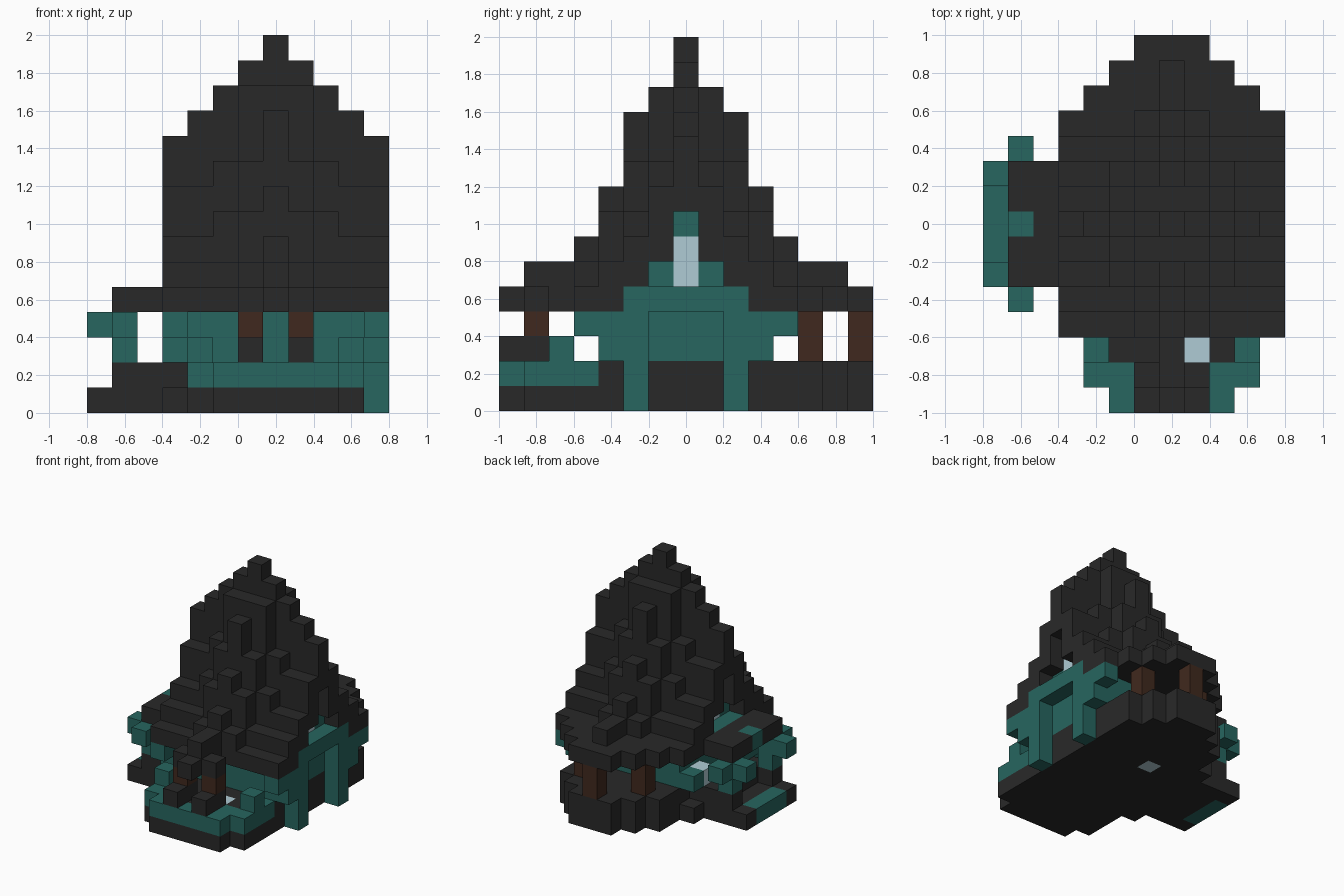
import bpy
import bmesh
from mathutils import Vector

if "Cube" in bpy.data.objects:
    bpy.data.objects.remove(bpy.data.objects["Cube"], do_unlink=True)

V = 2 / 15                        # block size
ORIGIN = Vector((-0.8, -1.0, 0))  # corner of block (0, 0, 0)
MID = 7                           # block index of the house axis, both ways


def material(name, rgb):
    m = bpy.data.materials.new(name)
    m.use_nodes = True
    color = (*rgb, 1)
    m.diffuse_color = color
    bsdf = m.node_tree.nodes["Principled BSDF"]
    bsdf.inputs["Base Color"].default_value = color
    bsdf.inputs["Roughness"].default_value = 0.9
    return m


DARK = material("dark stone", (0.022, 0.022, 0.022))
TEAL = material("teal wood", (0.020, 0.132, 0.115))
BROWN = material("brown log", (0.051, 0.022, 0.013))
PALE = material("pale lamp", (0.43, 0.60, 0.66))

cells = {}
part_materials = {}


def fill(part, mat, xs, ys, zs):
    """Fill an inclusive range of blocks; single numbers are allowed."""
    part_materials[part] = mat
    a, b, c = [r if isinstance(r, tuple) else (r, r) for r in (xs, ys, zs)]
    for i in range(a[0], a[1] + 1):
        for j in range(b[0], b[1] + 1):
            for k in range(c[0], c[1] + 1):
                cells[i, j, k] = part


def mirrored(n):
    return sorted({n, 2 * MID - n})


# Stone base with stepped front terrace and rear apse
fill("base", DARK, (5, 9), 0, 0)
fill("base", DARK, (4, 10), (1, 3), 0)
fill("base", DARK, (4, 10), (4, 10), (0, 1))
fill("base", DARK, 3, (4, 10), 0)
fill("base", DARK, 3, (5, 9), 1)
for row, half in ((11, 3), (12, 3), (13, 2), (14, 1)):
    fill("base", DARK, (MID - half, MID + half), row, (0, 1))

# Raised terrace floor
fill("terrace_floor", DARK, (6, 8), 1, 1)
fill("terrace_floor", DARK, (5, 9), (2, 3), 1)

# House walls
fill("walls", TEAL, (4, 10), (4, 10), (2, 3))

# Stepped roof: block tops by row from the ridge, then by distance from the middle
ROOF_TOPS = ((15, 14, 13, 12, 11), (13, 13, 10, 9, 9), (12, 10, 8, 7, 7),
             (9, 8, 6, 6, 6), (7, 6, 5, 5, 5))
for i in range(3, 12):
    for j in range(3, 12):
        fill("roof", DARK, i, j, (4, ROOF_TOPS[abs(j - MID)][abs(i - MID)] - 1))

# Rear apse roof and its log posts
for row, half in ((12, 3), (13, 2), (14, 1)):
    fill("rear_roof", DARK, (MID - half, MID + half), row, 4)
fill("rear_roof", DARK, MID, (12, 13), 5)
for i, j in ((5, 12), (9, 12), (7, 14)):
    fill("rear_posts", BROWN, i, j, (2, 3))

# Front porch roof, posts and post feet
fill("porch_roof", DARK, MID, 0, 4)
fill("porch_roof", DARK, (6, 8), 1, 4)
fill("porch_roof", DARK, MID, (1, 2), (4, 5))
for i in (6, 8):
    fill("porch_posts", BROWN, i, 1, 3)
    fill("porch_feet", DARK, i, (0, 1), 2)

# Terrace fence
fill("fence", TEAL, (5, 9), 0, 1)
for i in mirrored(4):
    fill("fence", TEAL, i, (1, 3), 1)
    fill("fence", TEAL, i, 2, 2)
for i in mirrored(5):
    fill("fence", TEAL, i, 1, 1)

# Gables: recessed window with frame, and a braced arch below
for outer, inner in ((11, 10), (3, 4)):
    for j in (6, 7, 8):
        cells.pop((outer, j, 5), None)
        fill("gable_frames", TEAL, inner, j, 5)
    for k in (6, 7):
        cells.pop((outer, MID, k), None)
    fill("gable_frames", TEAL, inner, MID, 7)
    fill("gable_windows", PALE, inner, MID, (5, 6))
    fill("gable_arches", TEAL, outer, (5, 9), 4)
    # The rear brace is cut short on the entrance side
    for side in ((-1, 1) if outer == 11 else (-1,)):
        fill("gable_arches", TEAL, outer, MID + 4 * side, 3)
        for reach in (2, 3):
            fill("gable_arches", TEAL, outer, MID + reach * side, (2, 3))
fill("gable_arches", TEAL, 3, 10, 2)
for j in mirrored(5):
    fill("gable_legs", TEAL, 11, j, (0, 1))

# Side entrance on the right: step, floor, corner posts with brackets, flat roof
fill("entrance_floor", DARK, (0, 2), (5, 9), 0)
fill("entrance_floor", DARK, 2, (5, 9), 1)
fill("entrance_step", TEAL, 0, (6, 8), 0)
fill("entrance_roof", DARK, (1, 2), (5, 9), 4)
fill("entrance_trim", TEAL, 1, MID, 4)
for j in mirrored(5):
    fill("entrance_floor", DARK, 1, j, 1)
    fill("entrance_trim", TEAL, 1, j, (2, 3))
    fill("entrance_trim", TEAL, 0, j, 3)
for j in mirrored(4):
    fill("entrance_trim", TEAL, 1, j, 3)

# Lamps by the entrance, in the terrace floor and under the house
fill("lamps", PALE, 3, 9, 2)
fill("lamps", PALE, 8, 2, 1)
fill("lamps", PALE, 6, 9, 0)


# Turn each part's exposed block sides into one mesh object
def build(part, mat):
    bm = bmesh.new()
    verts = {}

    def vert(p):
        if p not in verts:
            verts[p] = bm.verts.new(ORIGIN + Vector(p) * V)
        return verts[p]

    for cell in [c for c, name in cells.items() if name == part]:
        for axis in range(3):
            u, w = (axis + 1) % 3, (axis + 2) % 3
            for side in (0, 1):
                near = list(cell)
                near[axis] += 2 * side - 1
                if tuple(near) in cells:
                    continue
                loop = []
                for du, dw in ((0, 0), (1, 0), (1, 1), (0, 1)):
                    p = list(cell)
                    p[axis] += side
                    p[u] += du
                    p[w] += dw
                    loop.append(vert(tuple(p)))
                bm.faces.new(loop if side else loop[::-1])
    mesh = bpy.data.meshes.new(part)
    bmesh.ops.dissolve_limit(bm, angle_limit=0.01, verts=bm.verts[:], edges=bm.edges[:])
    bm.to_mesh(mesh)
    bm.free()
    mesh.materials.append(mat)
    bpy.context.collection.objects.link(bpy.data.objects.new(part, mesh))


for part, mat in part_materials.items():
    build(part, mat)
